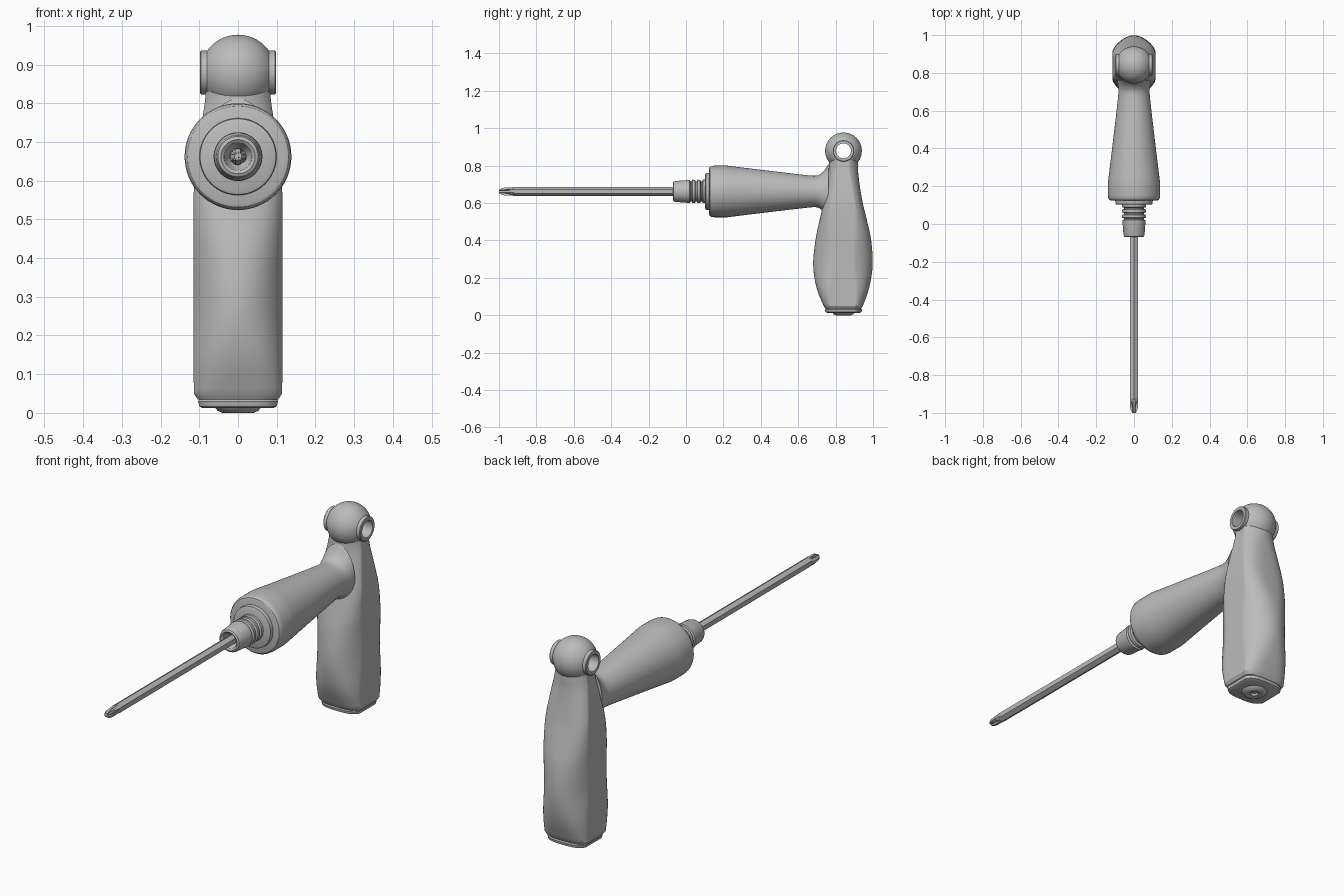
import bpy, bmesh
from math import sin, cos, pi, radians
from mathutils import Vector, Matrix

if "Cube" in bpy.data.objects:
    bpy.data.objects.remove(bpy.data.objects["Cube"])

GRIP_Y, ARM_Z, EYE_Z = 0.842, 0.662, 0.879

grey = bpy.data.materials.new("plain grey")
grey.use_nodes = True
COLOUR = (0.5, 0.5, 0.5, 1)
grey.diffuse_color = COLOUR
grey.node_tree.nodes["Principled BSDF"].inputs["Base Color"].default_value = COLOUR


def loft(name, rings, closed=False, smooth=30):
    """Skin a list of point rings; cap the ends, or join them when closed."""
    bm = bmesh.new()
    loops = [[bm.verts.new(p) for p in ring] for ring in rings]
    n = len(loops[0])
    pairs = list(zip(loops, loops[1:]))
    if closed:
        pairs.append((loops[-1], loops[0]))
    else:
        bm.faces.new(loops[0])
        bm.faces.new(loops[-1])
    for a, b in pairs:
        for i in range(n):
            j = (i + 1) % n
            bm.faces.new((a[i], a[j], b[j], b[i]))
    bmesh.ops.recalc_face_normals(bm, faces=bm.faces)
    mesh = bpy.data.meshes.new(name)
    bm.to_mesh(mesh)
    bm.free()
    mesh.materials.append(grey)
    ob = bpy.data.objects.new(name, mesh)
    bpy.context.collection.objects.link(ob)
    if smooth:
        bpy.ops.object.select_all(action='DESELECT')
        ob.select_set(True)
        bpy.context.view_layer.objects.active = ob
        bpy.ops.object.shade_smooth_by_angle(angle=radians(smooth))
    return ob


def refine(stations, steps=5):
    """Smooth curve through stations (Catmull-Rom)."""
    pts = [Vector(s) for s in stations]
    pts = [pts[0]] + pts + [pts[-1]]
    out = []
    for a, b, c, d in zip(pts, pts[1:], pts[2:], pts[3:]):
        for k in range(steps):
            t = k / steps
            out.append(b + (c - a) * (t / 2) + (a * 2 - b * 5 + c * 4 - d) * (t * t / 2)
                       + (b * 3 - a - c * 3 + d) * (t ** 3 / 2))
    return out + [pts[-1]]


def power(v, e):
    return abs(v) ** e * (1 if v >= 0 else -1)


def ring_y(y, rx, rz, n=64, turn=0.0):
    """Ring around the arm axis."""
    return [(rx * sin(turn + 2 * pi * i / n), y, ARM_Z + rz * cos(turn + 2 * pi * i / n))
            for i in range(n)]


def grip_ring(z, front, back, half, square):
    """Squarish ring with flattened flanks; a larger square means boxier."""
    mid, depth, e = (front + back) / 2, (back - front) / 2, 2 / square
    ring = []
    for i in range(96):
        a = 2 * pi * i / 96
        x = half * 1.08 * power(cos(a), e)
        ring.append((max(-half, min(half, x)), mid + depth * power(sin(a), e), z))
    return ring


def lathe_z(name, profile, n=64):
    return loft(name, [[(r * cos(2 * pi * i / n), GRIP_Y + r * sin(2 * pi * i / n), z)
                        for i in range(n)] for r, z in profile])


# Vertical grip: height, front, back, half width, squareness
grip = refine([(0.05, 0.736, 0.946, 0.114, 3.4), (0.15, 0.697, 0.98, 0.115, 2.6),
               (0.27, 0.68, 0.998, 0.115, 2.0), (0.40, 0.692, 0.99, 0.115, 2.2),
               (0.50, 0.712, 0.969, 0.115, 2.7), (0.60, 0.735, 0.945, 0.113, 3.0),
               (0.70, 0.753, 0.928, 0.101, 2.6), (0.76, 0.761, 0.921, 0.092, 2.2),
               (0.80, 0.764, 0.920, 0.086, 2.0), (0.83, 0.766, 0.918, 0.083, 2.0)])
loft("grip", [grip_ring(0.035, 0.746, 0.936, 0.104, 3.4)] + [grip_ring(*g) for g in grip])

# Base cap and round plug under the grip
loft("base_cap", [grip_ring(0.012, 0.756, 0.928, 0.09, 3.2),
                  grip_ring(0.017, 0.746, 0.938, 0.1, 3.2),
                  grip_ring(0.03, 0.743, 0.941, 0.103, 3.2),
                  grip_ring(0.037, 0.75, 0.934, 0.1, 3.2)])
lathe_z("base_plug", [(0.014, 0.012), (0.02, 0.003), (0.04, 0.0), (0.052, 0.005), (0.06, 0.014)])

# Arm with rounded front rim and flare into the grip: position, half width, half height
arm = refine([(0.22, 0.138, 0.138), (0.35, 0.122, 0.122), (0.50, 0.104, 0.104),
              (0.62, 0.09, 0.09), (0.69, 0.083, 0.084), (0.72, 0.083, 0.094),
              (0.742, 0.086, 0.115), (0.762, 0.088, 0.15)])
rim = [(0.124, 0.122), (0.127, 0.13), (0.135, 0.136), (0.15, 0.138)]
loft("arm", [ring_y(y, r, r) for y, r in rim] + [ring_y(*a) for a in arm])

# Step collar and ribbed chuck with a recessed mouth
collar = [(0.102, 0.09), (0.106, 0.098), (0.13, 0.1)]
loft("step_collar", [ring_y(y, r, r) for y, r in collar])
chuck = [(-0.03, 0.02), (-0.045, 0.03), (-0.064, 0.036), (-0.07, 0.044), (-0.066, 0.052),
         (-0.056, 0.056), (0.0, 0.06), (0.01, 0.062)]
for k in range(3):
    y = 0.02 + k * 0.028
    chuck += [(y, 0.062), (y + 0.004, 0.053), (y + 0.01, 0.053), (y + 0.014, 0.063)]
chuck.append((0.11, 0.063))
loft("chuck", [ring_y(y, r, r) for y, r in chuck])

# Hexagonal blade shaft
loft("blade_shaft", [ring_y(y, r, r, n=6) for y, r in
                     [(-0.95, 0.014), (-0.925, 0.023), (0.0, 0.023)]], smooth=0)


# Cross-shaped driver tip
def cross_ring(y, outer, inner):
    w = 0.006
    ring = []
    for k in range(4):
        turn = Matrix.Rotation(k * pi / 2, 2)
        for u, v in ((-w, outer), (w, outer), (inner, inner)):
            p = turn @ Vector((u, v))
            ring.append((p.x, y, ARM_Z + p.y))
    return ring


loft("driver_tip", [cross_ring(y, o, i) for y, o, i in
                    [(-1.0, 0.009, 0.0065), (-0.985, 0.017, 0.008), (-0.97, 0.021, 0.009),
                     (-0.94, 0.022, 0.014), (-0.915, 0.02, 0.015)]], smooth=0)

# Round head: a ball skinned around the cross hole
BALL, HOLE, TUBE = 0.098, 0.04, 0.057


def ring_x(x, r, n=64):
    return [(x, GRIP_Y + r * cos(2 * pi * i / n), EYE_Z + r * sin(2 * pi * i / n))
            for i in range(n)]


steps = [radians(26 + 128 * k / 32) for k in range(33)]
loft("head_ball", [ring_x(BALL * cos(a), BALL * sin(a)) for a in steps]
     + [ring_x(-0.085, HOLE), ring_x(0.085, HOLE)], closed=True)

# Sleeve through the head with slightly eased rims
loft("head_sleeve", [ring_x(x, r) for x, r in
                     [(-0.098, HOLE), (-0.098, TUBE - 0.003), (-0.095, TUBE),
                      (0.095, TUBE), (0.098, TUBE - 0.003), (0.098, HOLE)]], closed=True)
